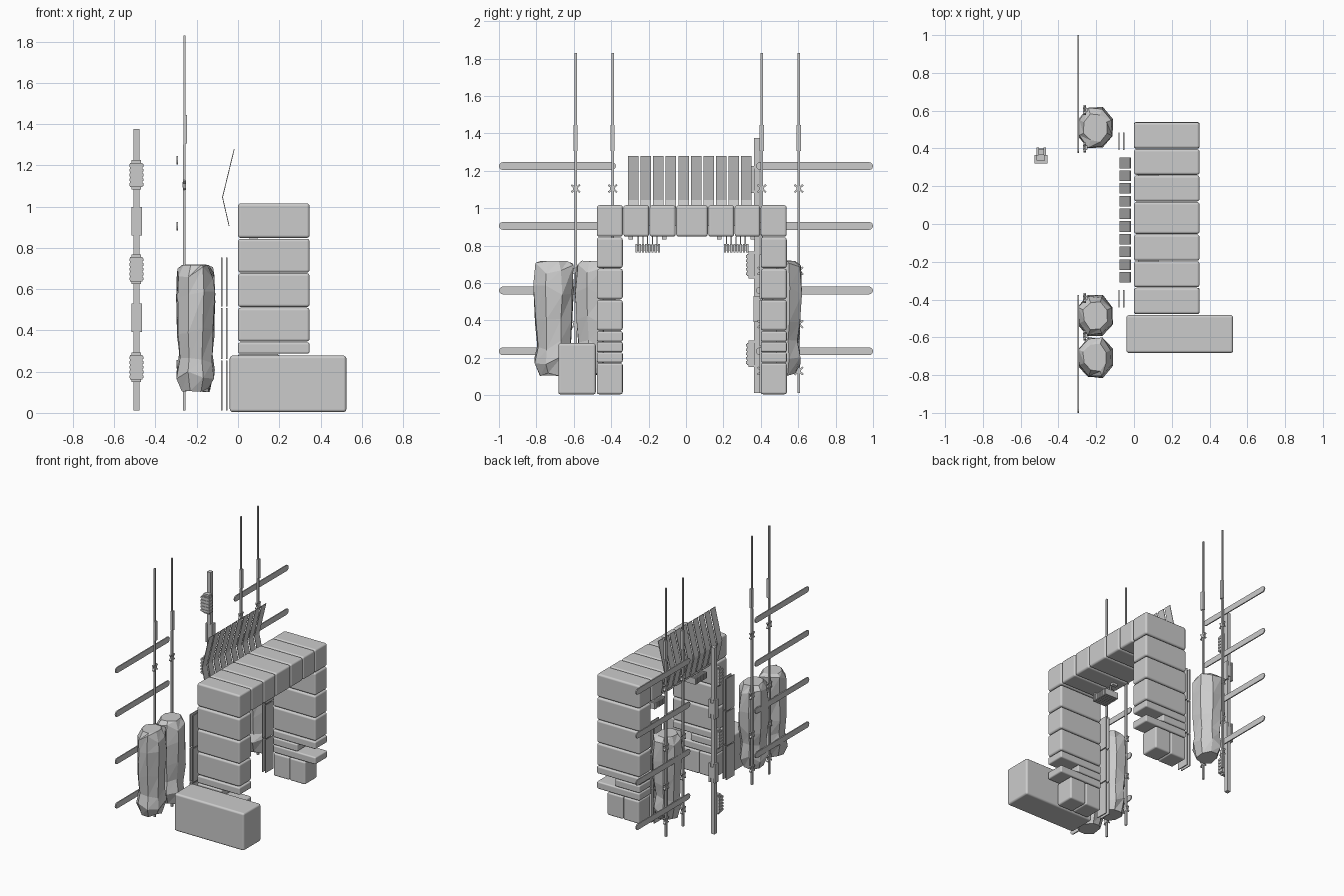
import bpy, bmesh, math, random
from mathutils import Vector

if "Cube" in bpy.data.objects:
    bpy.data.objects.remove(bpy.data.objects["Cube"], do_unlink=True)
random.seed(4)

grey = bpy.data.materials.new("plain_grey")
grey.use_nodes = True
grey.diffuse_color = (0.6, 0.6, 0.6, 1)
grey.node_tree.nodes["Principled BSDF"].inputs["Base Color"].default_value = (0.6, 0.6, 0.6, 1)


def finish(name, bm):
    bmesh.ops.recalc_face_normals(bm, faces=bm.faces)
    mesh = bpy.data.meshes.new(name)
    bm.to_mesh(mesh)
    bm.free()
    mesh.materials.append(grey)
    obj = bpy.data.objects.new(name, mesh)
    bpy.context.collection.objects.link(obj)
    return obj


def add_box(bm, x, y, z):
    """Box from (min, max) ranges on each axis."""
    verts = bmesh.ops.create_cube(bm, size=1)["verts"]
    for v in verts:
        v.co = Vector([r[0] + (c + 0.5) * (r[1] - r[0]) for r, c in zip((x, y, z), v.co)])
    return verts


def box(name, x, y, z, bevel=0):
    bm = bmesh.new()
    add_box(bm, x, y, z)
    obj = finish(name, bm)
    if bevel:
        mod = obj.modifiers.new("rounded_edges", "BEVEL")
        mod.width, mod.segments = bevel, 3
        mod.harden_normals = True
        for p in obj.data.polygons:
            p.use_smooth = True
    return obj


def around(c, half):
    return (c - half, c + half)


def extrude_profile(name, points, axis_range, to_co):
    """Close a 2D outline and extrude it between two offsets."""
    bm = bmesh.new()
    lo, hi = [[bm.verts.new(to_co(a, b, t)) for a, b in points] for t in axis_range]
    bm.faces.new(lo)
    bm.faces.new(hi)
    n = len(points)
    for i in range(n):
        j = (i + 1) % n
        bm.faces.new((lo[i], lo[j], hi[j], hi[i]))
    return finish(name, bm)


# Stone arch: lintel blocks and two columns
depth = (0, 0.347)
cuts = [-0.478, -0.336, -0.196, -0.054, 0.118, 0.259, 0.398, 0.54]
gap = 0.0015
for i, (a, b) in enumerate(zip(cuts, cuts[1:])):
    box(f"lintel_block_{i}", depth, (a + gap, b - gap), (0.848, 1.016), 0.014)
for side, y in (("right", (-0.477, -0.338)), ("left", (0.4, 0.539))):
    for i in range(3):
        z = 0.346 + i * 0.167
        box(f"{side}_column_block_{i}", depth, y, (z, z + 0.164), 0.014)
    for i, x in enumerate([depth, (0, 0.2), depth]):
        z = 0.287 - i * 0.056
        box(f"{side}_column_slab_{i}", x, y, (z, z + 0.054), 0.01)
    for i in range(2):
        box(f"{side}_footing_{i}", (0.005 + i * 0.13, 0.133 + i * 0.13), y, (0.005, 0.172), 0.012)

# Large loose block
box("base_block", (-0.04, 0.525), (-0.683, -0.482), (0.004, 0.278), 0.014)

# Horizontal rails with rounded ends
for side in (-1, 1):
    for z in (0.235, 0.56, 0.905, 1.225):
        inner, outer, r = 0.375, 1.0, 0.021
        pts = []
        for c, start in ((outer - r, -90), (inner + r, 90)):
            for k in range(7):
                a = math.radians(start + k * 30)
                pts.append((c + r * math.cos(a), z + r * math.sin(a)))
        extrude_profile("rail", pts, (-0.298, -0.29), lambda a, b, t: (t, side * a, b))

# Tall poles with sleeves and crossed ties
for i, y in enumerate((-0.59, -0.392, 0.405, 0.603)):
    bm = bmesh.new()
    add_box(bm, around(-0.26, 0.006), around(y, 0.007), (0.012, 1.3))
    add_box(bm, around(-0.26, 0.005), around(y, 0.006), (1.3, 1.83))
    add_box(bm, (-0.265, -0.247), around(y, 0.011), (1.305, 1.445))
    finish(f"pole_{i}", bm)
    for z in (0.13, 0.38, 0.665, 1.105):
        bm = bmesh.new()
        add_box(bm, around(-0.26, 0.009), around(y, 0.013), around(z, 0.013))
        for s in (-1, 1):
            for v in add_box(bm, around(-0.26, 0.007), around(0, 0.03), around(0, 0.005)):
                a, b = v.co.y, v.co.z
                v.co.y = y + 0.75 * a - s * 0.66 * b
                v.co.z = z + s * 0.66 * a + 0.75 * b
        finish(f"pole_tie_{i}", bm)


# Faceted boulders: jagged stacked rings
def boulder(name, y_mid):
    bm = bmesh.new()
    rings = []
    for z, s in ((0.11, 0.72), (0.19, 0.98), (0.27, 0.84), (0.4, 0.95), (0.56, 1.0), (0.68, 0.96), (0.718, 0.68)):
        ring = []
        for k in range(8):
            a = math.tau * (k + 0.5) / 8
            ca, sa = math.cos(a), math.sin(a)
            f = s * random.uniform(0.92, 1.06) / max(abs(ca), abs(sa)) ** 0.75
            x = max(-0.3, min(-0.11, -0.205 + 0.093 * f * ca))
            y = y_mid + max(-0.11, min(0.11, 0.107 * f * sa))
            edge = min(z - 0.1, 0.72 - z, 0.03)
            ring.append(bm.verts.new((x, y, z + random.uniform(-1, 1) * edge)))
        rings.append(ring)
    for lo, hi in zip(rings, rings[1:]):
        for k in range(8):
            j = (k + 1) % 8
            bm.faces.new((lo[k], lo[j], hi[j]))
            bm.faces.new((lo[k], hi[j], hi[k]))
    bm.faces.new(rings[0])
    bm.faces.new(rings[-1])
    finish(name, bm)


for i, y in enumerate((-0.707, -0.485, 0.51)):
    boulder(f"boulder_{i}", y)

# Thin upright panels behind the columns
for y in ((-0.442, -0.35), (0.392, 0.484)):
    for x in (-0.079, -0.054):
        for z in ((0.012, 0.255), (0.262, 0.508), (0.515, 0.752)):
            box("upright_panel", around(x, 0.003), y, z)

# Bent awning slats
t = 0.004
bend = [(-0.02, 1.28), (-0.077, 1.045), (-0.045, 0.905)]
outline = bend + [(x + t, z) for x, z in reversed(bend)]
for i in range(10):
    y = -0.31 + i * 0.0672
    extrude_profile(f"awning_slat_{i}", outline, (y, y + 0.056), lambda a, b, s: (a, s, b))

# Slender post with ribbed boxes and paired clips
box("utility_post", (-0.506, -0.477), (0.364, 0.394), (0.012, 1.376))
for z in (0.15, 0.625, 1.082):
    bm = bmesh.new()
    add_box(bm, (-0.523, -0.462), (0.325, 0.366), (z + 0.012, z + 0.13))
    for k in range(5):
        add_box(bm, (-0.527, -0.458), (0.321, 0.366), around(z + 0.025 + k * 0.023, 0.007))
    add_box(bm, (-0.515, -0.47), (0.335, 0.364), (z, z + 0.143))
    finish("ribbed_box", bm)
for z in (0.392, 0.86):
    bm = bmesh.new()
    for x in (-0.51, -0.473):
        add_box(bm, around(x, 0.007), (0.362, 0.405), (z, z + 0.138))
    add_box(bm, (-0.51, -0.473), (0.394, 0.4), (z + 0.03, z + 0.11))
    finish("post_clip", bm)

# Finned lamps hanging under the lintel
for y in (-0.205, 0.267):
    bm = bmesh.new()
    for k in range(8):
        add_box(bm, (0.02, 0.13), around(y - 0.059 + k * 0.017, 0.006), (0.763, 0.808))
    add_box(bm, (0.03, 0.12), around(y, 0.06), (0.775, 0.8))
    for k in range(5):
        add_box(bm, around(0.075, 0.006), around(y - 0.05 + k * 0.025, 0.003), (0.8, 0.85))
    for s in (-1, 1):
        add_box(bm, around(0.075, 0.02), around(y + s * 0.09, 0.012), (0.832, 0.85))
    finish("hanging_lamp", bm)
